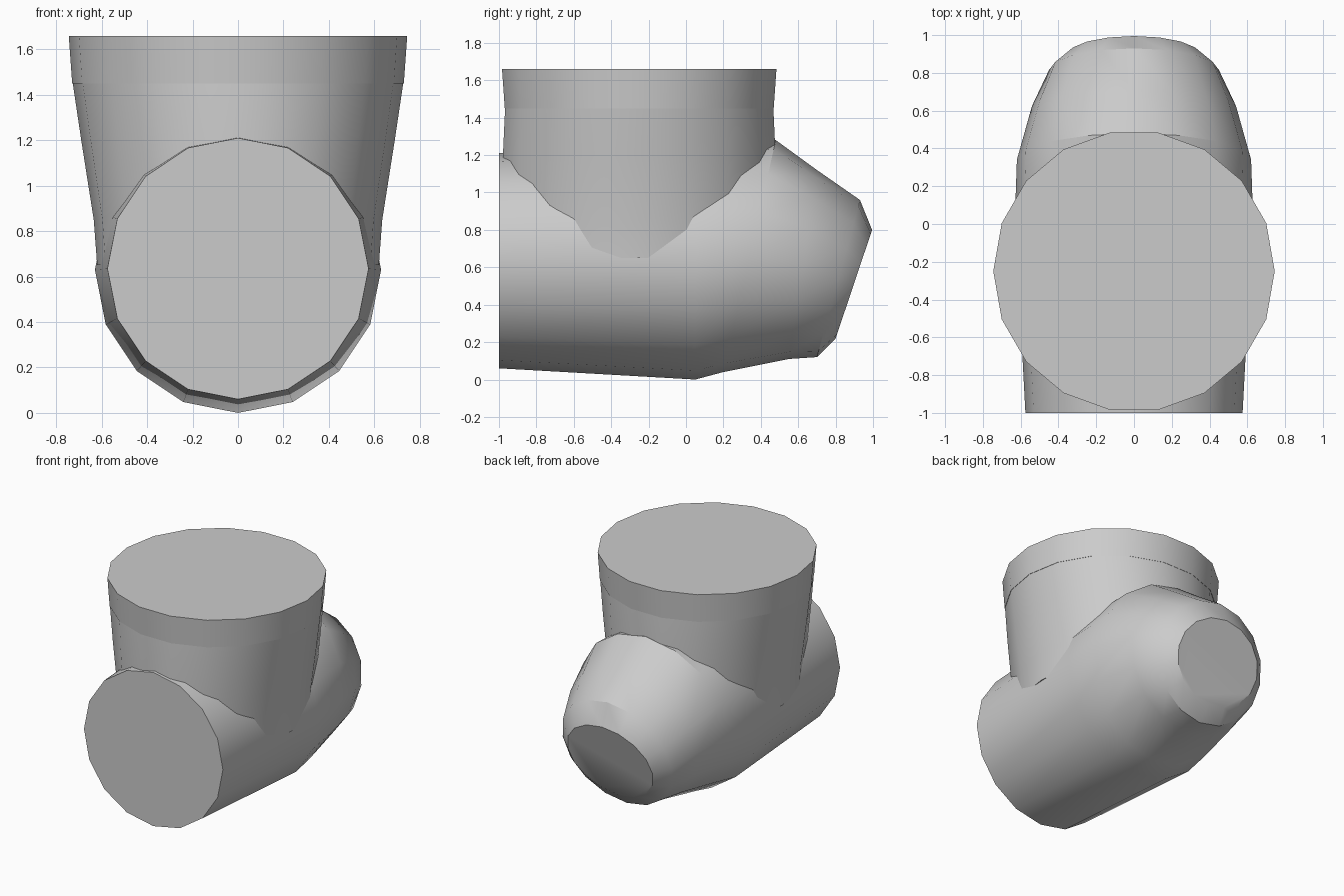
import bpy, bmesh, math
from mathutils import Vector

cube = bpy.data.objects.get("Cube")
if cube:
    bpy.data.objects.remove(cube, do_unlink=True)

grey = bpy.data.materials.new("plain_grey")
grey.use_nodes = True
colour = (0.6, 0.6, 0.6, 1)
grey.diffuse_color = colour
grey.node_tree.nodes["Principled BSDF"].inputs["Base Color"].default_value = colour


def loft(name, rings, sides):
    """Skin elliptical rings, each given as centre, half axis u, half axis v."""
    bm = bmesh.new()
    loops = []
    for centre, u, v in rings:
        angles = [2 * math.pi * i / sides for i in range(sides)]
        loops.append([bm.verts.new(Vector(centre) + Vector(u) * math.cos(a)
                                   + Vector(v) * math.sin(a)) for a in angles])
    for a, b in zip(loops, loops[1:]):
        for i in range(sides):
            j = (i + 1) % sides
            bm.faces.new((a[i], a[j], b[j], b[i]))
    bm.faces.new(loops[0])
    bm.faces.new(loops[-1])
    bmesh.ops.recalc_face_normals(bm, faces=bm.faces)
    mesh = bpy.data.meshes.new(name)
    bm.to_mesh(mesh)
    bm.free()
    mesh.materials.append(grey)
    obj = bpy.data.objects.new(name, mesh)
    bpy.context.collection.objects.link(obj)
    return obj


def tube_ring(y_top, z_top, y_low, z_low, half_width):
    top, low = Vector((0, y_top, z_top)), Vector((0, y_low, z_low))
    return (top + low) / 2, (half_width, 0, 0), (top - low) / 2


def level_ring(z, rx, ry):
    return (0, -0.25, z), (rx, 0, 0), (0, ry, 0)


# Horizontal tube with a tapered, tilted rear end
tube = loft("horizontal_tube", [
    tube_ring(-1.0, 1.21, -1.0, 0.06, 0.575),
    tube_ring(0.05, 1.26, 0.05, 0.0, 0.63),
    tube_ring(0.48, 1.28, 0.20, 0.04, 0.62),
    tube_ring(0.70, 1.12, 0.55, 0.11, 0.54),
    tube_ring(0.93, 0.96, 0.70, 0.12, 0.45),
    tube_ring(0.995, 0.80, 0.80, 0.22, 0.35),
], 16)

# Upright neck that narrows sideways as it sinks into the tube
neck = loft("upright_neck", [
    level_ring(0.65, 0.62, 0.74),
    level_ring(0.85, 0.635, 0.745),
    level_ring(1.2, 0.69, 0.74),
    level_ring(1.455, 0.728, 0.728),
], 18)

# Slightly flared collar on top
collar = loft("top_collar", [
    level_ring(1.45, 0.73, 0.73),
    level_ring(1.66, 0.745, 0.745),
], 18)

# Smooth shading with sharp rims
for part in (tube, neck, collar):
    bpy.ops.object.select_all(action="DESELECT")
    part.select_set(True)
    bpy.context.view_layer.objects.active = part
    bpy.ops.object.shade_smooth_by_angle(angle=math.radians(32))
